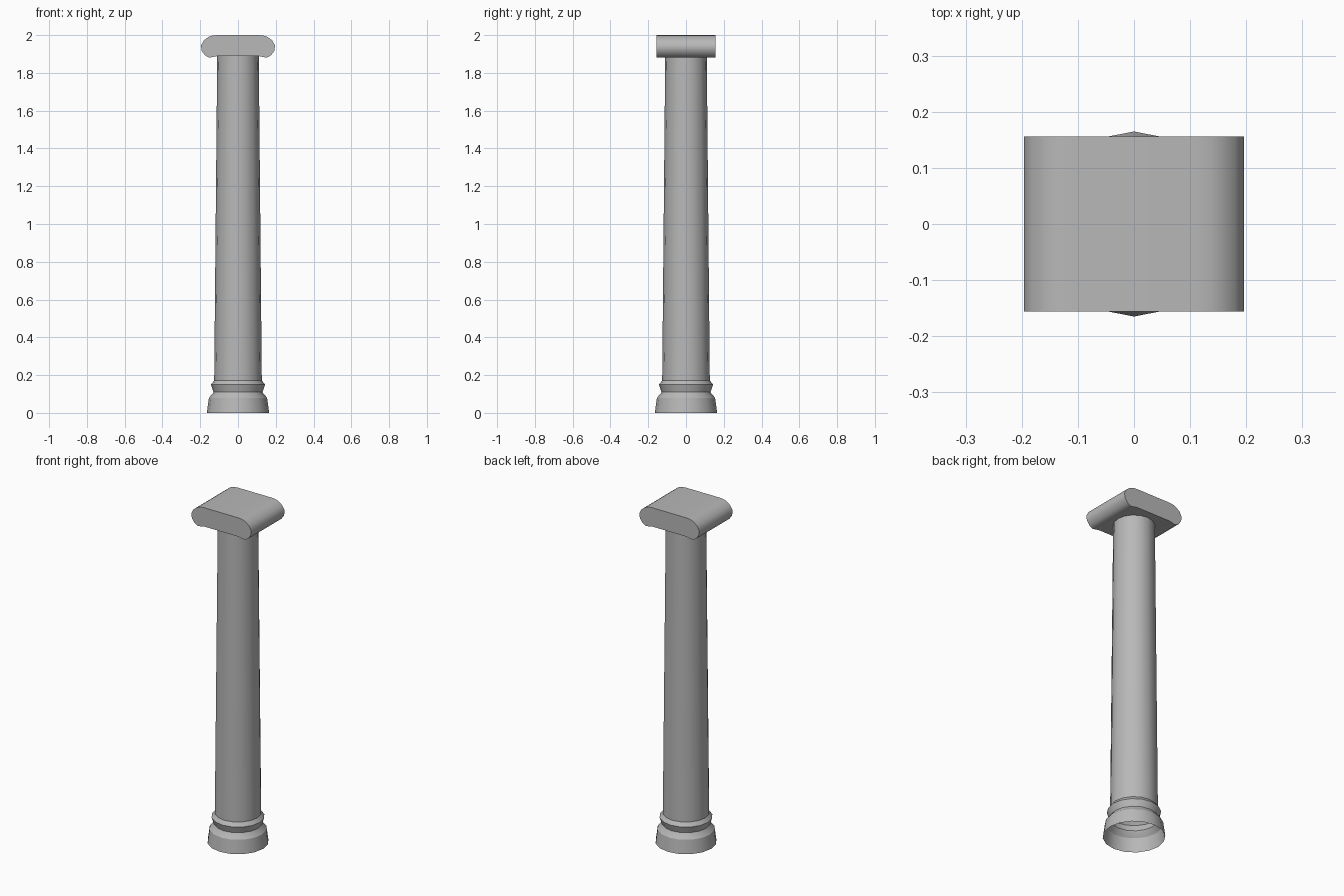
import bpy, bmesh, math

if "Cube" in bpy.data.objects:
    bpy.data.objects.remove(bpy.data.objects["Cube"])

SIDES = 16

# Darker grey stone
stone = bpy.data.materials.new("stone")
stone.diffuse_color = (0.48, 0.48, 0.48, 1)
stone.use_nodes = True
stone.node_tree.nodes["Principled BSDF"].inputs["Base Color"].default_value = stone.diffuse_color


def finish(name, bm, angle):
    bmesh.ops.recalc_face_normals(bm, faces=bm.faces)
    mesh = bpy.data.meshes.new(name)
    bm.to_mesh(mesh)
    bm.free()
    mesh.materials.append(stone)
    obj = bpy.data.objects.new(name, mesh)
    bpy.context.collection.objects.link(obj)
    bpy.ops.object.select_all(action='DESELECT')
    obj.select_set(True)
    bpy.context.view_layer.objects.active = obj
    bpy.ops.object.shade_smooth_by_angle(angle=math.radians(angle))
    return obj


def lathe(name, profile):
    """Open-ended turned surface from (radius, z) pairs."""
    bm = bmesh.new()
    rings = []
    for r, z in profile:
        rings.append([bm.verts.new((r * math.cos(math.tau * i / SIDES),
                                    r * math.sin(math.tau * i / SIDES), z))
                      for i in range(SIDES)])
    for low, high in zip(rings, rings[1:]):
        for i in range(SIDES):
            j = (i + 1) % SIDES
            bm.faces.new((low[i], low[j], high[j], high[i]))
    return finish(name, bm, 25)


# Moulded base and tapered shaft, one turned skin with an open bottom
lathe("column_base_and_shaft", [
    (0.165, 0), (0.154, 0.08), (0.134, 0.103), (0.13, 0.111),
    (0.143, 0.15), (0.126, 0.172), (0.110, 1.893)])

# Capital: half profile (x, z), mirrored and extruded front to back
half = [(0.111, 2.0), (0.135, 1.998), (0.157, 1.99), (0.181, 1.972),
        (0.196, 1.945), (0.192, 1.917), (0.176, 1.894),
        (0.154, 1.881), (0.132, 1.884), (0.111, 1.889)]
outline = half + [(-x, z) for x, z in reversed(half)]
bm = bmesh.new()
face = bm.faces.new([bm.verts.new((x, -0.156, z)) for x, z in outline])
ext = bmesh.ops.extrude_face_region(bm, geom=[face], use_keep_orig=True)
bmesh.ops.translate(bm, vec=(0, 0.312, 0),
                    verts=[v for v in ext["geom"] if isinstance(v, bmesh.types.BMVert)])
finish("capital", bm, 45)
